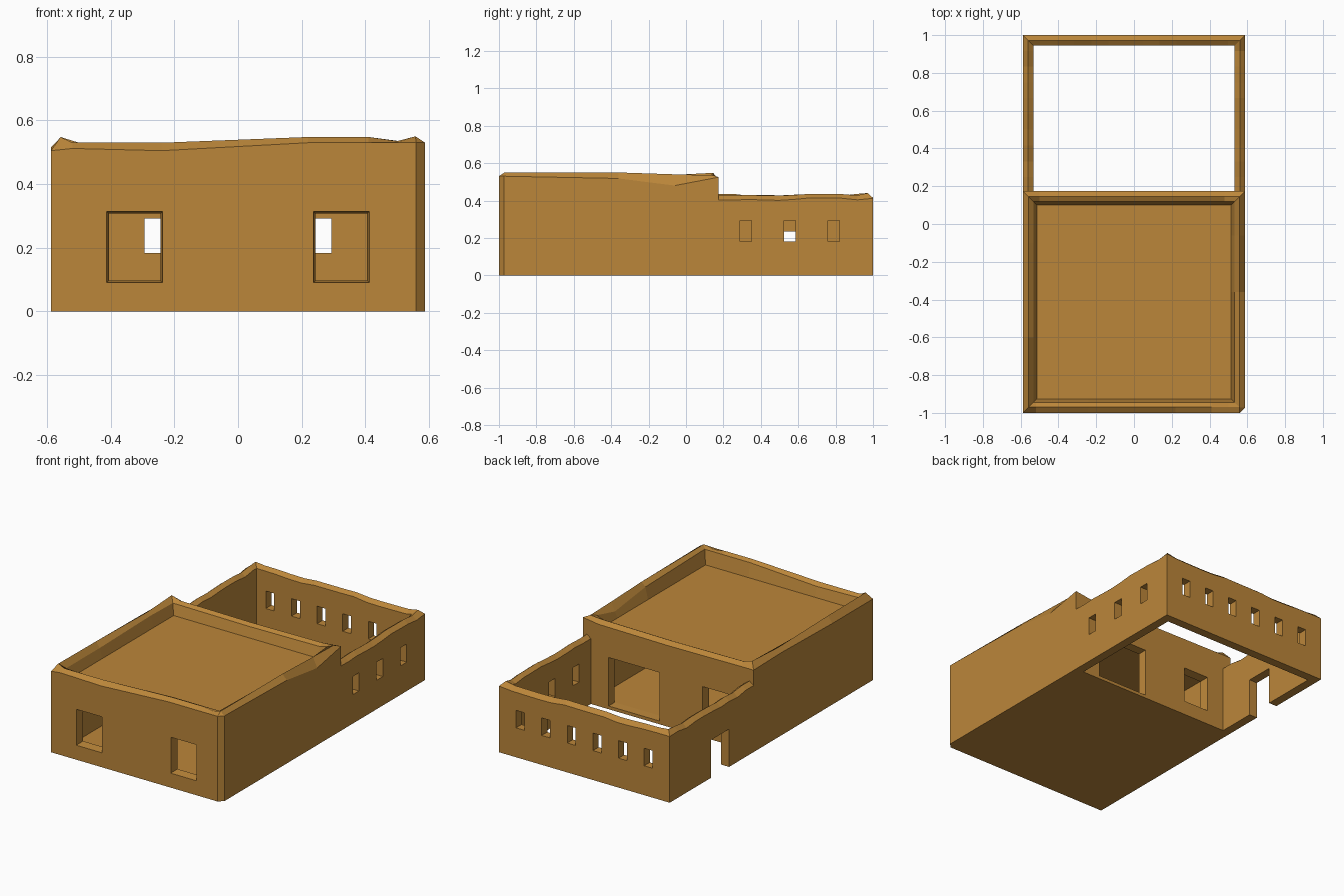
import bpy, bmesh, random
from mathutils import Vector

if "Cube" in bpy.data.objects:
    bpy.data.objects.remove(bpy.data.objects["Cube"])

random.seed(4)
W = 0.588          # half width
YM = 0.175         # back face of the main block

clay = bpy.data.materials.new("ochre clay")
clay.diffuse_color = (0.50, 0.24, 0.042, 1)
clay.use_nodes = True
clay.node_tree.nodes["Principled BSDF"].inputs["Base Color"].default_value = clay.diffuse_color


def finish(bm, name, hide=False):
    bmesh.ops.remove_doubles(bm, verts=bm.verts, dist=1e-4)
    bmesh.ops.recalc_face_normals(bm, faces=bm.faces)
    me = bpy.data.meshes.new(name)
    bm.to_mesh(me)
    bm.free()
    me.materials.append(clay)
    ob = bpy.data.objects.new(name, me)
    bpy.context.collection.objects.link(ob)
    ob.hide_render = hide
    if hide:
        ob.hide_viewport = False
        ob.display_type = 'WIRE'
    return ob


def clamp(v, lo, hi):
    return max(lo, min(hi, v))


def bridge(bm, a, b, closed):
    n = len(a)
    for i in range(n if closed else n - 1):
        j = (i + 1) % n
        vs = list(dict.fromkeys([a[i], a[j], b[j], b[i]]))
        if len(vs) > 2:
            bm.faces.new(vs)


def box(bm, x0, x1, y0, y1, z0, z1, taper=0.0, inward=1):
    """Box cutter; taper shrinks the far end along the y direction `inward`."""
    def ring(y, t):
        return [bm.verts.new(p) for p in ((x0 + t, y, z0 + t), (x1 - t, y, z0 + t),
                                          (x1 - t, y, z1 - t), (x0 + t, y, z1 - t))]
    ta, tb = (0, taper) if inward > 0 else (taper, 0)
    a, b = ring(y0, ta), ring(y1, tb)
    bm.faces.new(a)
    bm.faces.new(b)
    bridge(bm, a, b, True)


def cut(ob, cutter):
    m = ob.modifiers.new("openings", 'BOOLEAN')
    m.operation = 'DIFFERENCE'
    m.solver = 'EXACT'
    m.object = cutter
    dg = bpy.context.evaluated_depsgraph_get()
    me = bpy.data.meshes.new_from_object(ob.evaluated_get(dg))
    ob.modifiers.clear()
    ob.data = me


# --- main block: uneven parapet round a sunken roof (x, y, shoulder, ridge)
loop = [(-W, -1, .505, .548), (-.52, -1, .512, .53), (-.24, -1, .505, .53),
        (.22, -1, .53, .548), (.41, -1, .53, .548), (.5, -1, .53, .535),
        (.56, -1, .53, .55), (W, -.972, .53, .55), (W, -.36, .518, .55),
        (W, -.06, .48, .54), (W, YM, .525, .535),
        (.48, YM, .51, .53), (0, YM, .505, .525), (-.5, YM, .51, .53),
        (-W, YM, .51, .548), (-W, -.1, .515, .535), (-W, -.6, .505, .545)]
bm = bmesh.new()
# each ring: inset, height rule
rings = [(0, lambda s, r: 0), (0, lambda s, r: s), (.03, lambda s, r: r),
         (.056, lambda s, r: s + .006), (.074, lambda s, r: .45)]
built = []
for d, h in rings:
    vs, last = [], None
    for x, y, s, r in loop:
        p = Vector((clamp(x, -W + d, W - d), clamp(y, -1 + d, YM - d), h(s, r)))
        if last is not None and (p - last.co).length < 1e-4:
            vs.append(last)
        else:
            last = bm.verts.new(p)
            vs.append(last)
    built.append(vs)
for a, b in zip(built, built[1:]):
    bridge(bm, a, b, True)
bm.faces.new(list(dict.fromkeys(built[0])))
bm.faces.new(list(dict.fromkeys(built[-1])))
main = finish(bm, "main_building")

# room inside the main block
bm = bmesh.new()
box(bm, -.53, .53, -.945, .12, .02, .42)
cut(main, finish(bm, "room_cutter", True))

# front windows, back window and wide back doorway
bm = bmesh.new()
for sx in (-1, 1):
    c = sx * .325
    box(bm, c - .088, c + .088, -1.0005, -.93, .09, .314, .009)
box(bm, -.413, -.237, .1, YM + .0005, .09, .314, .009, -1)
box(bm, .06, .41, .1, YM + .0005, .02, .322, .004, -1)
cut(main, finish(bm, "main_opening_cutter", True))

# --- courtyard wall: U-shaped, with a worn wavy top
def line(p, q, n):
    return [Vector(p).lerp(Vector(q), i / n) for i in range(n)]

path = (line((W, YM - .01), (W, 1), 10) + line((W, 1), (-W, 1), 13)
        + line((-W, 1), (-W, YM - .01), 10) + [Vector((-W, YM - .01))])
bm = bmesh.new()
heights = []
for p in path:
    corner = abs(p.x) > W - .001 and p.y > .999
    k = random.uniform(-1, 1)
    heights.append((.412, .44) if corner else (.408 + .008 * k, .431 + .006 * k))
profile = [(0, lambda s, r: 0), (0, lambda s, r: s), (.028, lambda s, r: r),
           (.055, lambda s, r: s + .004), (.055, lambda s, r: 0)]
rows = [[bm.verts.new((clamp(p.x, -W + d, W - d), min(p.y, 1 - d), h(*hz)))
         for p, hz in zip(path, heights)] for d, h in profile]
for i in range(5):
    bridge(bm, rows[i], rows[(i + 1) % 5], False)
for e in (0, -1):
    bm.faces.new([r[e] for r in rows])
yard = finish(bm, "courtyard_wall")

# slit windows and side doorway
bm = bmesh.new()
for i in range(6):
    c = (i - 2.5) * .1765
    box(bm, c - .029, c + .029, .9, 1.1, .183, .292)
for i in range(3):
    c = .32 + i * .235
    box(bm, .5, .7, c - .03, c + .03, .18, .293)
box(bm, -.7, -.5, .416, .594, -.1, .235)
cut(yard, finish(bm, "yard_opening_cutter", True))

# remove the helper cutters
for ob in [o for o in bpy.data.objects if o.name.endswith("_cutter")]:
    bpy.data.objects.remove(ob)
